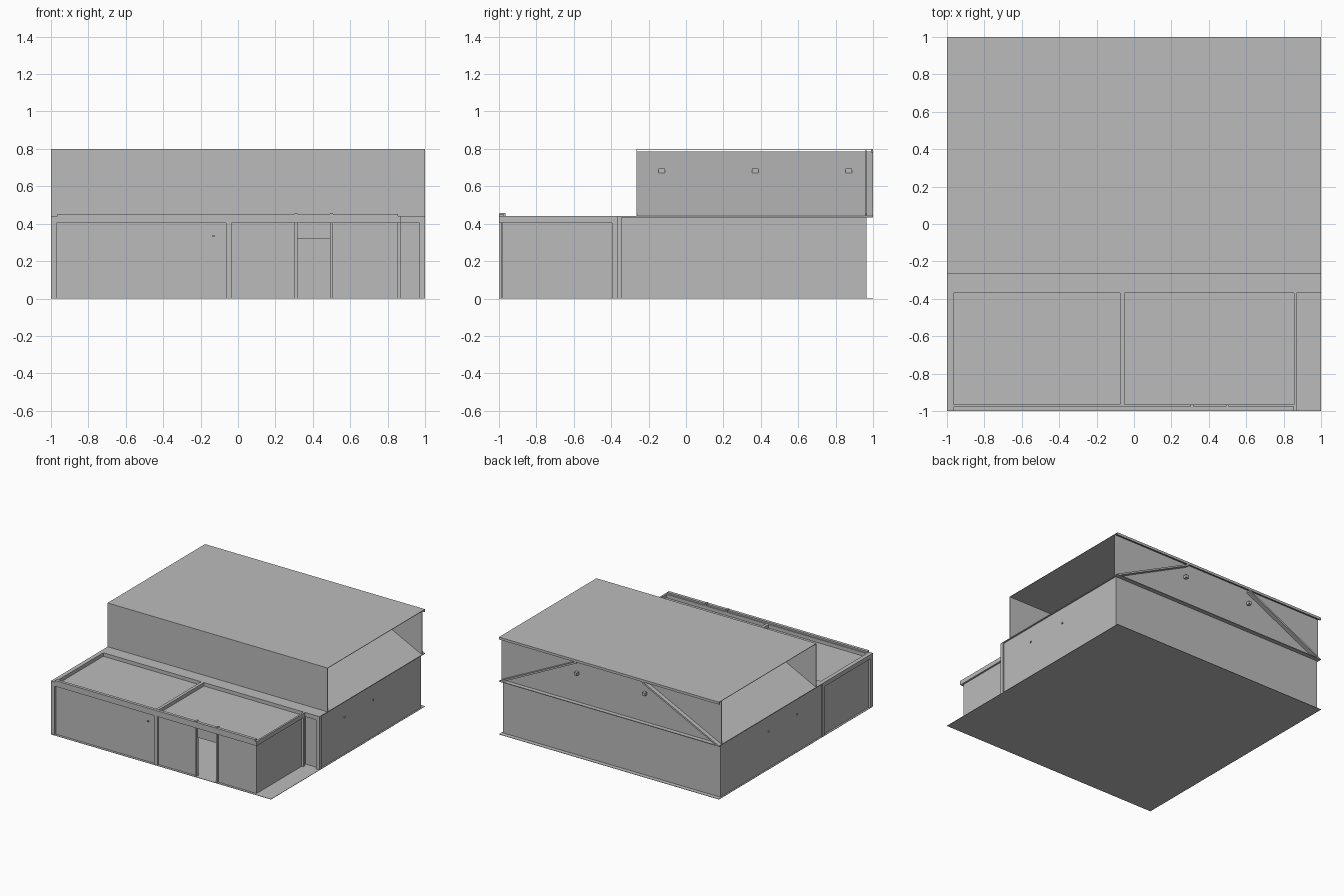
import bpy
import bmesh

if "Cube" in bpy.data.objects:
    bpy.data.objects.remove(bpy.data.objects["Cube"], do_unlink=True)

grey = bpy.data.materials.new("plain_grey")
grey.use_nodes = True
colour = (0.5, 0.5, 0.5, 1)
grey.diffuse_color = colour
grey.node_tree.nodes["Principled BSDF"].inputs["Base Color"].default_value = colour


def prism(name, outline, y0, y1):
    """Extrude an x-z outline along y."""
    bm = bmesh.new()
    face = bm.faces.new([bm.verts.new((x, y0, z)) for x, z in outline])
    grown = bmesh.ops.extrude_face_region(bm, geom=[face])["geom"]
    moved = [v for v in grown if isinstance(v, bmesh.types.BMVert)]
    bmesh.ops.translate(bm, verts=moved, vec=(0, y1 - y0, 0))
    bmesh.ops.recalc_face_normals(bm, faces=bm.faces)
    mesh = bpy.data.meshes.new(name)
    bm.to_mesh(mesh)
    bm.free()
    mesh.materials.append(grey)
    obj = bpy.data.objects.new(name, mesh)
    bpy.context.collection.objects.link(obj)
    return obj


def box(name, x0, x1, y0, y1, z0, z1):
    return prism(name, [(x0, z0), (x1, z0), (x1, z1), (x0, z1)], y0, y1)


# Main levels and wall lines
EAVE, ROOF, SILL = 0.44, 0.8, 0.405
WALL = 0.01
REAR, MID, UPPER = 0.965, -0.345, -0.265
FRONT_IN, RIGHT = -0.965, 0.855

# Ground slab
box("ground_slab", -1, 1, -1, 1, 0, 0.003)

# Main hall, ground storey
for side, name in ((-1, "hall_right_wall"), (1, "hall_left_wall")):
    xs = sorted((side * 0.988, side * 0.978))
    box(name, *xs, MID, REAR, 0, EAVE)
    xs = sorted((side * 0.97, side))
    box("hall_corner_column", *xs, -0.37, MID, 0, EAVE)
    for y in (-0.03, 0.34):
        xs = sorted((side * 0.985, side * 0.995))
        box("wall_fitting", *xs, y - 0.005, y + 0.005, 0.3, 0.31)
box("hall_back_wall", -0.985, 0.985, REAR - WALL, REAR, 0, EAVE)
box("hall_front_wall", -0.985, 0.985, MID, MID + WALL, 0, EAVE)
box("eave_slab", -1, 1, -0.37, 1, EAVE - 0.006, EAVE)
box("eave_beam", -1, 1, -0.37, MID, SILL, EAVE)

# Upper storey with open sides and sloped inner roof
box("upper_front_wall", -1, 1, UPPER, UPPER + 0.004, EAVE, ROOF)
box("upper_back_wall", -1, 1, REAR - 0.004, REAR, EAVE, ROOF - 0.005)
box("upper_roof", -1, 1, UPPER, 1, ROOF - 0.004, ROOF)
box("rear_fascia", -1, 1, 0.99, 1, ROOF - 0.02, ROOF)
for side in (-1, 1):
    prism("inner_slope", [(side, EAVE), (side * 0.3, 0.785),
                          (side * 0.3, 0.77), (side * 0.97, EAVE)], UPPER, 1)
    # Small pipe ends
    box("rear_pipe", side * 0.31 - 0.012, side * 0.31 + 0.012, 0.9, 0.995, 0.665, 0.69)
    for y in (-0.13, 0.37, 0.87):
        xs = sorted((side * 0.4, side * 0.53))
        box("side_pipe", *xs, y - 0.017, y + 0.017, 0.663, 0.694)

# Front annex walls around an open doorway
door = (0.31, 0.5, 0.32)
y0, y1 = FRONT_IN - 0.015, FRONT_IN - 0.005
box("annex_wall_right", -0.985, door[0], y0, y1, 0, SILL)
box("annex_wall_left", door[1], RIGHT, y0, y1, 0, SILL)
box("door_lintel", door[0], door[1], y0, y1, door[2], SILL)
box("annex_side_wall_left", RIGHT - WALL, RIGHT, FRONT_IN - 0.01, MID, 0, SILL)
box("annex_side_wall_right", -0.985, -0.975, FRONT_IN - 0.01, MID, 0, SILL)

# Annex posts
for x in (-0.985, -0.05):
    box("front_post", x - 0.015, x + 0.015, -0.997, FRONT_IN, 0, SILL)
for x in door[:2]:
    box("door_post", x - 0.007, x + 0.007, -0.99, FRONT_IN, 0, SILL)
    box("door_post_cap", x - 0.007, x + 0.007, -0.997, FRONT_IN, EAVE, 0.458)
box("back_post", RIGHT - 0.015, RIGHT + 0.015, -0.395, -0.37, 0, SILL)
box("front_fitting", -0.135, -0.125, -0.99, -0.975, 0.33, 0.34)

# Annex roof sunk between edge beams
box("annex_roof", -0.985, 0.86, -0.985, MID, SILL, SILL + 0.006)
box("front_beam", -1, 0.87, -1, FRONT_IN, SILL, EAVE)
box("front_cap", FRONT_IN, RIGHT, -1, -0.975, EAVE, 0.453)
for x0, x1 in ((-1, FRONT_IN), (-0.075, -0.05), (RIGHT, 0.87)):
    box("side_beam", x0, x1, FRONT_IN, -0.37, SILL, EAVE)
